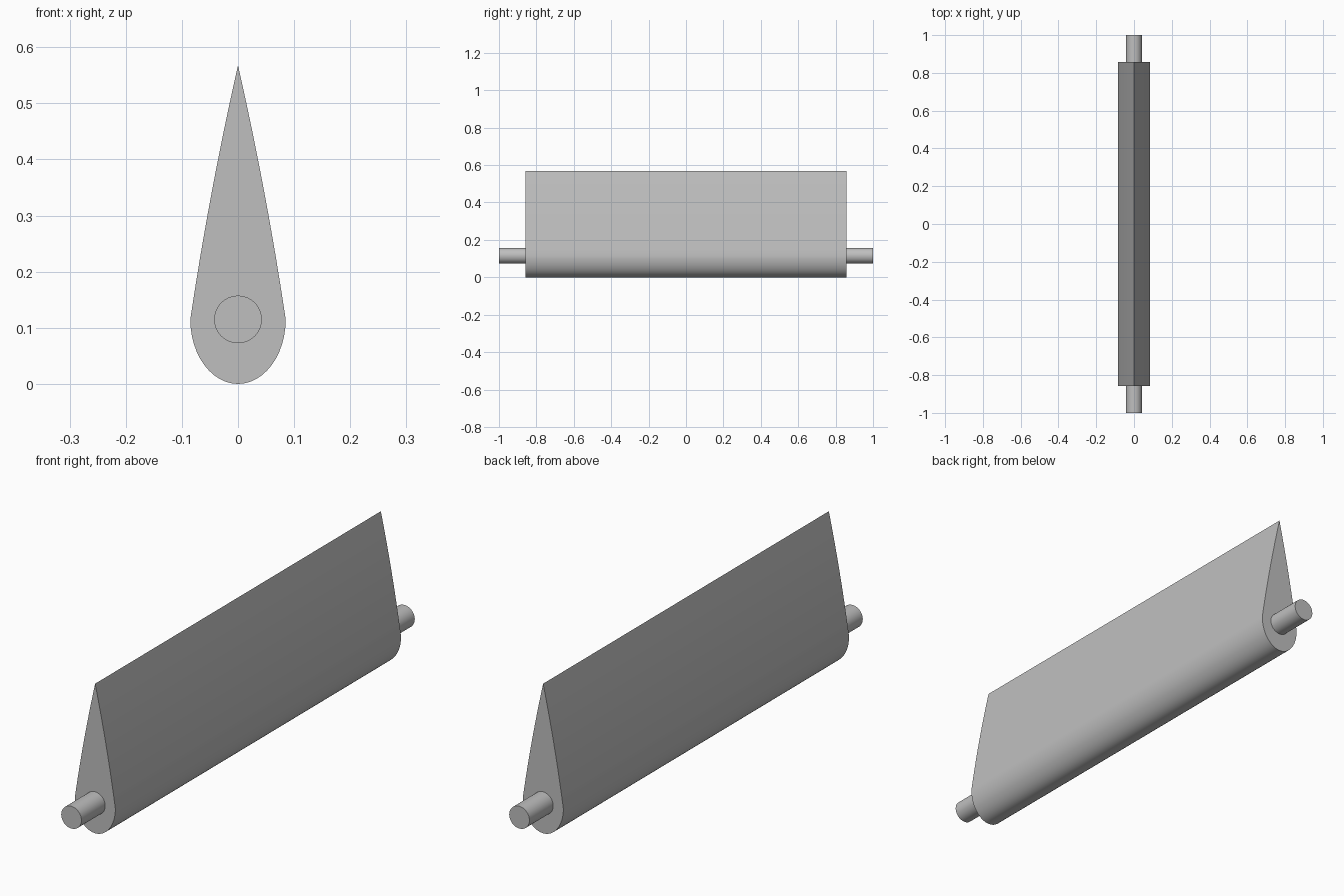
import bpy, bmesh, math

cube = bpy.data.objects.get("Cube")
if cube:
    bpy.data.objects.remove(cube, do_unlink=True)

HALF_WIDTH, AXIS_Z, TOP_Z = 0.085, 0.115, 0.568
BODY_HALF, PIN_HALF, PIN_RADIUS = 0.857, 1.0, 0.0425

grey = bpy.data.materials.new("light_grey")
grey.use_nodes = True
colour = (0.52, 0.52, 0.52, 1)
grey.diffuse_color = colour
grey.node_tree.nodes["Principled BSDF"].inputs["Base Color"].default_value = colour


def extrude_profile(name, profile, y0, y1):
    """Solid prism along y from an x-z outline."""
    bm = bmesh.new()
    face = bm.faces.new([bm.verts.new((x, y0, z)) for x, z in profile])
    end = bmesh.ops.extrude_face_region(bm, geom=[face], use_keep_orig=True)
    moved = [v for v in end["geom"] if isinstance(v, bmesh.types.BMVert)]
    bmesh.ops.translate(bm, verts=moved, vec=(0, y1 - y0, 0))
    bmesh.ops.recalc_face_normals(bm, faces=bm.faces)
    mesh = bpy.data.meshes.new(name)
    bm.to_mesh(mesh)
    bm.free()
    mesh.materials.append(grey)
    obj = bpy.data.objects.new(name, mesh)
    bpy.context.collection.objects.link(obj)
    bpy.ops.object.select_all(action='DESELECT')
    obj.select_set(True)
    bpy.context.view_layer.objects.active = obj
    bpy.ops.object.shade_smooth_by_angle(angle=math.radians(30))
    return obj


# Teardrop blade: rounded lower edge, gently bowed sides meeting at a sharp top
STEPS = 12
lower = [(HALF_WIDTH * math.sin(a), AXIS_Z * (1 - math.cos(a)))
         for a in (math.pi / 2 * i / STEPS for i in range(STEPS))]
bow_x, bow_z = 0.0515, 0.34
side = [((1 - t) ** 2 * HALF_WIDTH + 2 * t * (1 - t) * bow_x,
         (1 - t) ** 2 * AXIS_Z + 2 * t * (1 - t) * bow_z + t * t * TOP_Z)
        for t in (i / STEPS for i in range(STEPS))]
right_half = lower + side
left_half = [(-x, z) for x, z in reversed(right_half[1:])]
extrude_profile("blade", right_half + [(0, TOP_Z)] + left_half, -BODY_HALF, BODY_HALF)

# Pivot pins at both ends
SEGMENTS = 32
circle = [(PIN_RADIUS * math.cos(a), AXIS_Z + PIN_RADIUS * math.sin(a))
          for a in (math.tau * i / SEGMENTS for i in range(SEGMENTS))]
for name, s in (("front_pin", -1), ("back_pin", 1)):
    extrude_profile(name, circle, s * BODY_HALF, s * PIN_HALF)
